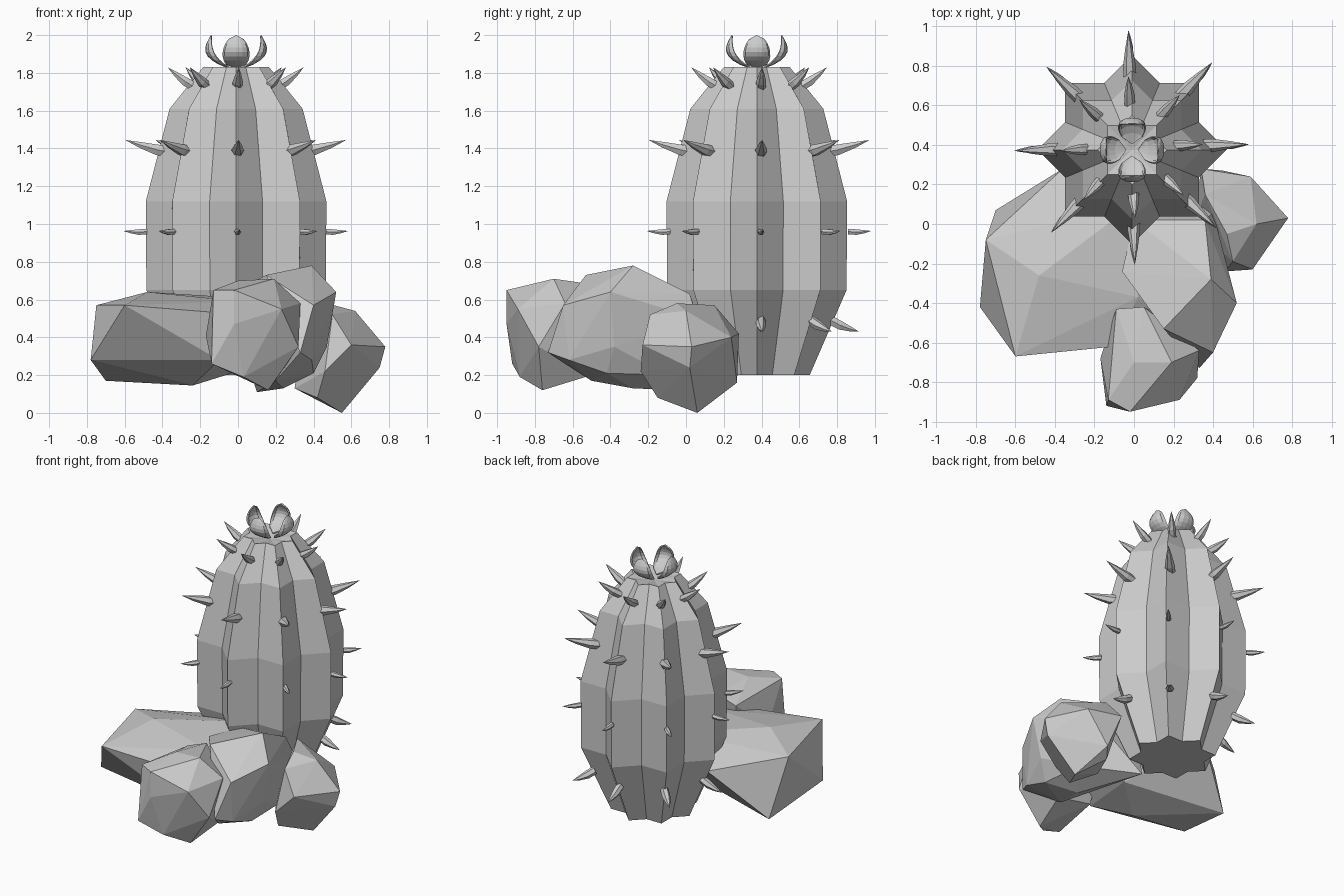
import bpy
import bmesh
import math
from mathutils import Vector, Matrix

if "Cube" in bpy.data.objects:
    bpy.data.objects.remove(bpy.data.objects["Cube"], do_unlink=True)

# One plain grey for everything
grey = bpy.data.materials.new("stone grey")
grey.use_nodes = True
colour = (0.6, 0.6, 0.6, 1)
grey.diffuse_color = colour
grey.node_tree.nodes["Principled BSDF"].inputs["Base Color"].default_value = colour

CENTRE = Vector((-0.01, 0.375, 0))
SPINE_CENTRE = Vector((-0.012, 0.387, 0))
RIDGES = 8


def finish(name, bm):
    """Turn a bmesh into a flat-shaded object with the grey material."""
    bmesh.ops.recalc_face_normals(bm, faces=bm.faces)
    mesh = bpy.data.meshes.new(name)
    bm.to_mesh(mesh)
    bm.free()
    mesh.materials.append(grey)
    obj = bpy.data.objects.new(name, mesh)
    bpy.context.collection.objects.link(obj)
    return obj


def bridge(bm, lower, upper):
    """Join two closed vertex rings with quads."""
    n = len(lower)
    for i in range(n):
        j = (i + 1) % n
        bm.faces.new((lower[i], lower[j], upper[j], upper[i]))


# Ribbed cactus trunk: a star section swept up a profile of (radius, height)
profile = [(0.28, 0.2), (0.475, 0.65), (0.478, 1.12), (0.352, 1.61), (0.175, 1.83)]
bm = bmesh.new()
rings = []
for radius, height in profile:
    ring = []
    for i in range(2 * RIDGES):
        angle = math.pi * i / RIDGES
        r = radius if i % 2 == 0 else radius * 0.766
        ring.append(bm.verts.new(CENTRE + Vector((r * math.cos(angle), r * math.sin(angle), height))))
    rings.append(ring)
for lower, upper in zip(rings, rings[1:]):
    bridge(bm, lower, upper)
bm.faces.new(rings[0])
# Shallow dip at the crown
dip = bm.verts.new(CENTRE + Vector((0, 0, 1.8)))
for i, v in enumerate(rings[-1]):
    bm.faces.new((v, rings[-1][(i + 1) % len(rings[-1])], dip))
finish("cactus_trunk", bm)


def add_spine(bm, turn, base, tip, thick):
    """Bent six-sided thorn, set slightly to one side of its ridge."""
    start, end = Vector((base[0], 0.008, base[1])), Vector((tip[0], 0.016, tip[1]))
    along = (end - start).normalized()
    side = Vector((0, 1, 0))
    up = along.cross(side)
    previous = None
    for t, width, bend in ((0, 0.9, 0), (0.35, 0.9, -0.2), (0.7, 0.5, -0.15)):
        ring = []
        for k in range(6):
            a = math.tau * k / 6
            offset = side * math.cos(a) * width + up * (math.sin(a) * width + bend)
            ring.append(bm.verts.new(turn @ (start.lerp(end, t) + offset * thick) + SPINE_CENTRE))
        if previous:
            bridge(bm, previous, ring)
        else:
            bm.faces.new(ring)
        previous = ring
    point = bm.verts.new(turn @ end + SPINE_CENTRE)
    for k in range(6):
        bm.faces.new((previous[k], previous[(k + 1) % 6], point))


# Rows of spines along every ridge: base and tip as (radius, height), thickness
rows = {
    "bottom_spines": ((0.38, 0.49), (0.53, 0.43), 0.03),
    "lower_spines": ((0.47, 0.96), (0.595, 0.963), 0.019),
    "upper_spines": ((0.32, 1.375), (0.585, 1.445), 0.036),
    "crown_spines": ((0.21, 1.72), (0.36, 1.83), 0.03),
}
for name, (base, tip, thick) in rows.items():
    bm = bmesh.new()
    for i in range(RIDGES):
        add_spine(bm, Matrix.Rotation(math.tau * i / RIDGES, 3, "Z"), base, tip, thick)
    finish(name, bm)


# Flower: four cupped petals that meet at the middle of the crown
def petal_point(t, s):
    """t runs from root to tip, s from side to side."""
    belly = math.sin(math.pi * t ** 0.8)
    width = 0.068 * math.sqrt(max(belly, 0))
    radius = 0.03 + 0.1 * t + 0.08 * belly
    return Vector((radius - 0.04 * belly * s * s, width * math.sin(s * math.pi / 2), 1.825 + 0.173 * t))


STEPS, COLS = 8, 6
for i, name in enumerate(("left", "back", "right", "front")):
    turn = Matrix.Rotation(math.tau * i / 4, 3, "Z")
    bm = bmesh.new()
    grid = [[bm.verts.new(turn @ petal_point(a / STEPS, 2 * b / COLS - 1) + CENTRE)
             for b in range(COLS + 1)] for a in range(STEPS + 1)]
    for a in range(STEPS):
        for b in range(COLS):
            bm.faces.new((grid[a][b], grid[a][b + 1], grid[a + 1][b + 1], grid[a + 1][b]))
    bmesh.ops.remove_doubles(bm, verts=bm.verts, dist=0.0005)
    petal = finish(name + "_petal", bm)
    shell = petal.modifiers.new("thickness", "SOLIDIFY")
    shell.thickness = 0.008
    shell.offset = 0


# Boulders: convex hulls of a few corner points
def boulder(name, corners):
    bm = bmesh.new()
    for corner in corners:
        bm.verts.new(corner)
    hull = bmesh.ops.convex_hull(bm, input=bm.verts)
    loose = [g for g in hull["geom_interior"] if isinstance(g, bmesh.types.BMVert)]
    bmesh.ops.delete(bm, geom=loose, context="VERTS")
    finish(name, bm)


boulder("wide_boulder", [
    (-.78, -.42, .28), (-.75, -.08, .57), (-.7, .07, .17), (-.36, .28, .5),
    (-.48, -.26, .64), (-.6, -.67, .57), (-.1, -.62, .53), (-.1, -.56, .28),
    (-.24, -.3, .145), (0, .1, .61), (0, -.1, .22), (.15, -.48, .5),
    (.02, -.37, .59)])
boulder("middle_boulder", [
    (.39, -.28, .78), (.52, -.4, .64), (.47, -.38, .35), (.4, -.65, .57),
    (.33, -.73, .32), (.15, -.53, .73), (-.06, -.24, .62), (0, .02, .6),
    (.36, .02, .63), (.4, .06, .5), (.24, -.28, .13), (.2, -.5, .17),
    (.1, .2, .11), (.38, -.1, .2), (.4, -.42, .21), (.39, -.62, .28)])
boulder("front_boulder", [
    (-.17, -.68, .41), (-.13, -.89, .65), (-.09, -.43, .62), (.05, -.42, .67),
    (0, -.7, .7), (.19, -.7, .71), (.33, -.64, .58), (.32, -.78, .35),
    (.23, -.89, .55), (-.02, -.95, .47), (-.02, -.95, .65), (-.14, -.92, .26),
    (.03, -.88, .19), (.16, -.76, .12), (.22, -.5, .2), (-.05, -.5, .25)])
boulder("side_boulder", [
    (.78, .03, .35), (.75, .02, .24), (.55, .06, 0), (.59, .24, .4),
    (.6, -.23, .36), (.46, -.24, .22), (.5, -.19, .52), (.47, -.05, .58),
    (.62, 0, .54), (.36, .15, .57), (.34, .28, .42), (.45, .27, .16),
    (.4, .2, .11), (.42, -.15, .08), (.3, -.01, .13)])
